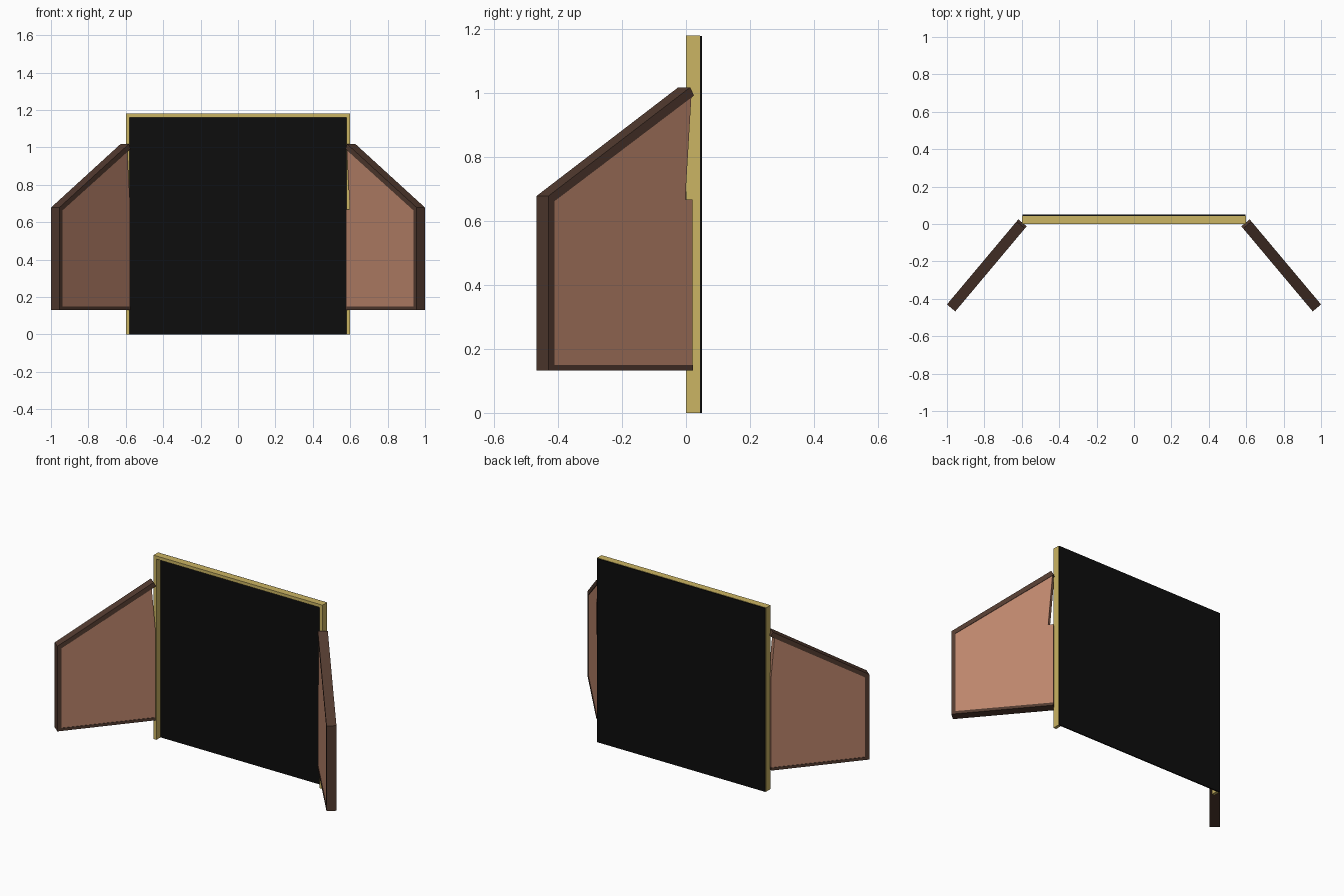
import bpy, bmesh, math
from mathutils import Vector

if "Cube" in bpy.data.objects:
    bpy.data.objects.remove(bpy.data.objects["Cube"])


def material(name, rgb):
    m = bpy.data.materials.new(name)
    m.diffuse_color = (*rgb, 1.0)
    m.use_nodes = True
    m.node_tree.nodes["Principled BSDF"].inputs["Base Color"].default_value = m.diffuse_color
    return m


GOLD = material("pale_gold", (0.60, 0.46, 0.125))
BLACK = material("black", (0.004, 0.004, 0.004))
BROWN = material("dark_brown", (0.085, 0.043, 0.029))
CLAY = material("clay_brown", (0.50, 0.235, 0.15))


def prism(name, loop_a, loop_b, mat):
    """Closed solid between two matching outlines."""
    bm = bmesh.new()
    a = [bm.verts.new(p) for p in loop_a]
    b = [bm.verts.new(p) for p in loop_b]
    bm.faces.new(a)
    bm.faces.new(b)
    n = len(a)
    for i in range(n):
        j = (i + 1) % n
        bm.faces.new((a[i], a[j], b[j], b[i]))
    bmesh.ops.recalc_face_normals(bm, faces=bm.faces)
    mesh = bpy.data.meshes.new(name)
    bm.to_mesh(mesh)
    bm.free()
    mesh.materials.append(mat)
    ob = bpy.data.objects.new(name, mesh)
    bpy.context.collection.objects.link(ob)
    return ob


def front_profile(name, pts, y0, y1, mat):
    return prism(name, [(x, y0, z) for x, z in pts], [(x, y1, z) for x, z in pts], mat)


# Gold surround: two sides and a top, open at the bottom
front_profile("surround_frame",
              [(-0.6, 0), (-0.6, 1.18), (0.6, 1.18), (0.6, 0),
               (0.58, 0), (0.58, 1.16), (-0.58, 1.16), (-0.58, 0)],
              0.0, 0.044, GOLD)

# Black sheet on the back
front_profile("back_panel", [(-0.597, 0), (0.597, 0), (0.597, 1.178), (-0.597, 1.178)],
              0.042, 0.05, BLACK)

# Folding wings: profiles are (distance from hinge, height)
ANGLE = math.radians(50)
ALONG = Vector((math.cos(ANGLE), -math.sin(ANGLE), 0))
ACROSS = Vector((math.sin(ANGLE), math.cos(ANGLE), 0))
HINGE = Vector((0.598, 0.004, 0))
L = 0.591


def wing_part(name, side, pts, thick, mat):
    loops = []
    for t in (-thick / 2, thick / 2):
        loop = []
        for s, z in pts:
            p = HINGE + ALONG * s + ACROSS * t
            loop.append((p.x * side, p.y, z))
        loops.append(loop)
    return prism(name, loops[0], loops[1], mat)


for side, label in ((-1, "left"), (1, "right")):
    # Dark edging: bottom rail, outer post, sloping top rail
    wing_part(label + "_bottom_rail", side,
              [(0, 0.132), (L - 0.025, 0.132), (L - 0.025, 0.15), (0, 0.15)], 0.058, BROWN)
    wing_part(label + "_outer_post", side,
              [(L - 0.025, 0.132), (L, 0.132), (L, 0.677), (L - 0.025, 0.677)], 0.058, BROWN)
    wing_part(label + "_sloping_rail", side,
              [(L, 0.678), (0.012, 1.018), (-0.003, 0.992), (L - 0.025, 0.662), (L, 0.65)],
              0.058, BROWN)
    # Infill panel with the upper hinge corner trimmed back
    if side > 0:
        trim = [(0.0, 0.667), (0.03, 0.667), (0.005, 0.99)]
    else:
        trim = [(0.0, 0.72), (0.022, 0.98)]
    wing_part(label + "_wing_panel", side,
              [(0, 0.148), (L - 0.023, 0.148), (L - 0.023, 0.664)] + trim[::-1],
              0.052, CLAY)
